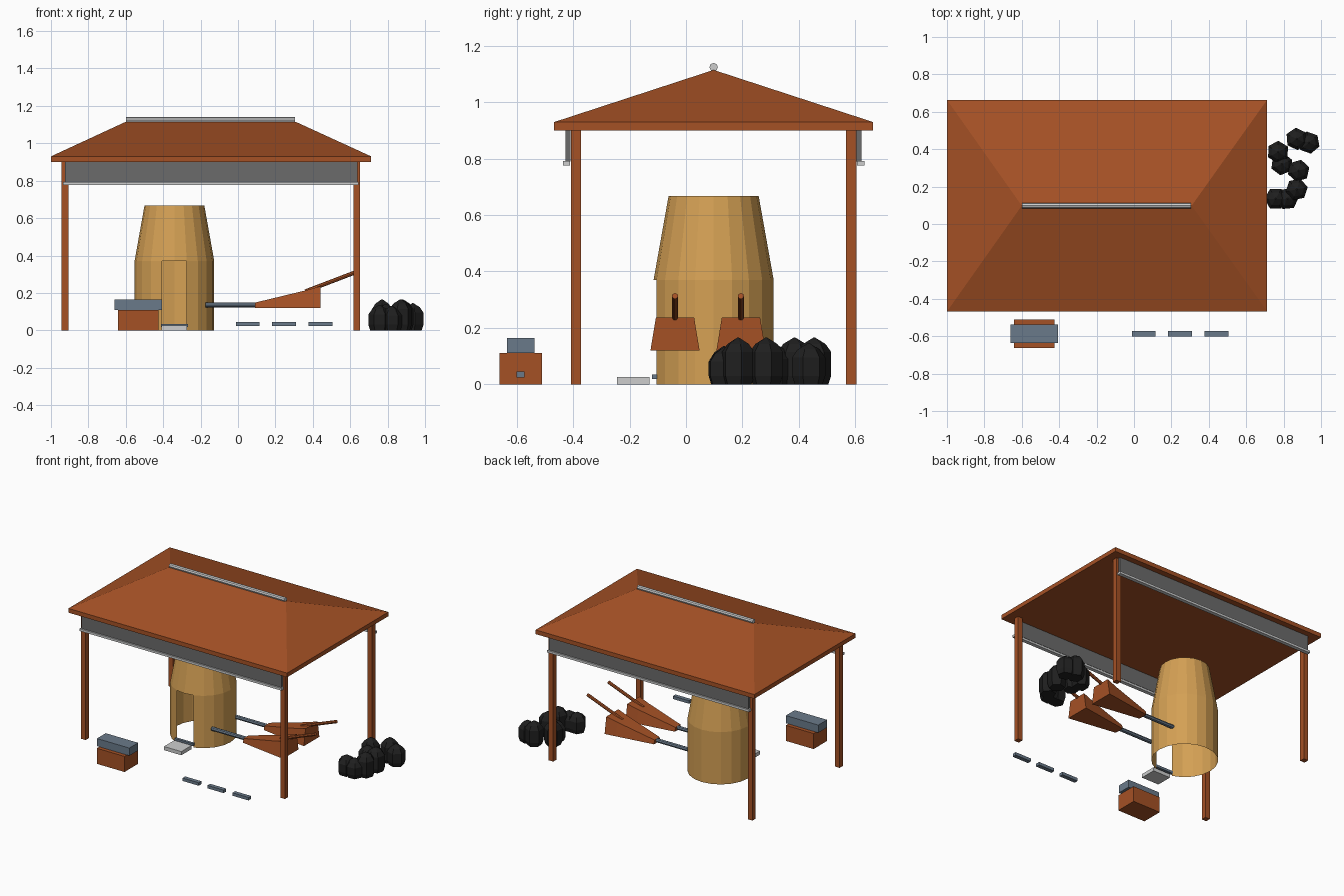
import bpy, bmesh, math
from mathutils import Vector

if "Cube" in bpy.data.objects:
    bpy.data.objects.remove(bpy.data.objects["Cube"])


def mat(name, rgb):
    lin = [((c / 255 + 0.055) / 1.055) ** 2.4 for c in rgb]
    m = bpy.data.materials.new(name)
    m.diffuse_color = (*lin, 1)
    m.use_nodes = True
    m.node_tree.nodes["Principled BSDF"].inputs["Base Color"].default_value = m.diffuse_color
    return m


WOOD = mat("sienna wood", (165, 81, 37))
CLAY = mat("tan clay", (212, 160, 84))
IRON = mat("slate iron", (106, 122, 138))
CLOTH = mat("grey panel", (107, 107, 107))
PALE = mat("pale grey", (205, 206, 206))
COAL = mat("charcoal black", (31, 31, 31))


def finish(bm, name, material):
    me = bpy.data.meshes.new(name)
    bmesh.ops.recalc_face_normals(bm, faces=bm.faces)
    bm.to_mesh(me)
    bm.free()
    me.materials.append(material)
    ob = bpy.data.objects.new(name, me)
    bpy.context.collection.objects.link(ob)
    return ob


def box(name, x, y, z, material):
    bm = bmesh.new()
    bmesh.ops.create_cube(bm, size=1)
    for v in bm.verts:
        v.co = [(a + b) / 2 + c * (b - a) for c, (a, b) in zip(v.co, (x, y, z))]
    return finish(bm, name, material)


def rod(name, a, b, r, material, n=8):
    a, b = Vector(a), Vector(b)
    bm = bmesh.new()
    bmesh.ops.create_cone(bm, cap_ends=True, segments=n, radius1=r, radius2=r, depth=(b - a).length)
    ob = finish(bm, name, material)
    ob.location = (a + b) / 2
    ob.rotation_euler = (b - a).to_track_quat('Z', 'Y').to_euler()
    return ob


def loft(name, loops, material):
    """Closed solid through loops of equal point count."""
    bm = bmesh.new()
    rings = [[bm.verts.new(p) for p in loop] for loop in loops]
    for r0, r1 in zip(rings, rings[1:]):
        n = len(r0)
        for i in range(n):
            bm.faces.new((r0[i], r0[(i + 1) % n], r1[(i + 1) % n], r1[i]))
    bm.faces.new(rings[0])
    bm.faces.new(rings[-1])
    bmesh.ops.remove_doubles(bm, verts=bm.verts, dist=1e-5)
    return finish(bm, name, material)


CY = 0.098  # centre line of the shelter


def rect(x0, x1, hy, z):
    return [(x0, CY - hy, z), (x1, CY - hy, z), (x1, CY + hy, z), (x0, CY + hy, z)]


# Hipped roof with a flat eave edge and a ridge cap
bm = bmesh.new()
low = [bm.verts.new(p) for p in rect(-1.0, 0.712, 0.566, 0.90)]
eave = [bm.verts.new(p) for p in rect(-1.0, 0.712, 0.566, 0.93)]
ra, rb = bm.verts.new((-0.6, CY, 1.115)), bm.verts.new((0.308, CY, 1.115))
bm.faces.new(low)
for i in range(4):
    j = (i + 1) % 4
    bm.faces.new((low[i], low[j], eave[j], eave[i]))
bm.faces.new((eave[0], eave[1], rb, ra))
bm.faces.new((eave[1], eave[2], rb))
bm.faces.new((eave[2], eave[3], ra, rb))
bm.faces.new((eave[3], eave[0], ra))
finish(bm, "hipped_roof", WOOD)
rod("ridge_cap", (-0.6, CY, 1.125), (0.305, CY, 1.125), 0.015, PALE)

# Posts, hanging panels and their bottom rails
for s, side in ((-1, "front"), (1, "back")):
    for x, end in ((-0.925, "left"), (0.635, "right")):
        y = CY + s * 0.488
        box(f"{side}_{end}_post", (x - 0.018, x + 0.018), (y - 0.018, y + 0.018), (0, 0.90), WOOD)
    y = CY + s * 0.516
    box(f"{side}_panel", (-0.925, 0.638), (y - 0.009, y + 0.009), (0.79, 0.90), CLOTH)
    y = CY + s * 0.522
    box(f"{side}_panel_rail", (-0.935, 0.645), (y - 0.013, y + 0.013), (0.776, 0.792), PALE)

# Clay furnace: 20-sided open shell with a two-segment door at the front
N, FX = 20, -0.34
bm = bmesh.new()
rings = []
for r, z in ((0.213, 0), (0.213, 0.37), (0.16, 0.667)):
    rings.append([bm.verts.new((FX + r * math.sin(2 * math.pi * i / N),
                                CY - r * math.cos(2 * math.pi * i / N), z)) for i in range(N)])
for k in range(2):
    for i in range(N):
        if k == 0 and i in (0, N - 1):
            continue
        j = (i + 1) % N
        bm.faces.new((rings[k][i], rings[k][j], rings[k + 1][j], rings[k + 1][i]))
loose = [v for v in bm.verts if not v.link_faces]
bmesh.ops.delete(bm, geom=loose, context='VERTS')
finish(bm, "furnace_shell", CLAY)

# Tapping plate and sill bar at the furnace door
box("tapping_plate", (-0.408, -0.272), (-0.245, -0.13), (0, 0.026), PALE)
box("door_sill_bar", (-0.412, -0.268), (-0.121, -0.102), (0.018, 0.035), IRON)

# Pair of bellows with nozzles and handles
for y, tag in ((-0.039, "front"), (0.195, "back")):
    def end(x, wb, wt, zt):
        return [(x, y - wb, 0.12), (x, y + wb, 0.12), (x, y + wt, zt), (x, y - wt, zt)]
    loft(f"{tag}_bellows", [end(0.09, 0.034, 0.028, 0.148), end(0.36, 0.075, 0.058, 0.213),
                            end(0.44, 0.087, 0.068, 0.236)], WOOD)
    rod(f"{tag}_bellows_nozzle", (-0.175, y, 0.136), (0.095, y, 0.136), 0.014, IRON)
    rod(f"{tag}_bellows_handle", (0.36, y, 0.208), (0.635, y, 0.313), 0.011, WOOD)

# Anvil on its block
box("anvil_block", (-0.642, -0.425), (-0.662, -0.51), (0, 0.11), WOOD)
box("anvil", (-0.66, -0.406), (-0.635, -0.537), (0.11, 0.164), IRON)

# Row of three ingots
for i in range(3):
    x = -0.012 + 0.195 * i
    box(f"ingot_{i + 1}", (x, x + 0.126), (-0.602, -0.573), (0.024, 0.045), IRON)

# Charcoal heap: six-sided pointed lumps
LUMPS = ((0.757, 0.135, 0.135), (0.82, 0.135, 0.13), (0.87, 0.185, 0.165), (0.88, 0.285, 0.165),
         (0.79, 0.32, 0.14), (0.77, 0.385, 0.165), (0.87, 0.455, 0.165), (0.935, 0.435, 0.145))
for k, (x, y, h) in enumerate(LUMPS):
    loops = []
    for r, z in ((0.05, 0), (0.06, 0.03), (0.06, h - 0.05), (0.04, h - 0.022), (0.004, h)):
        loops.append([(x + r * math.cos(math.pi / 3 * i + k * 0.1),
                       y + r * math.sin(math.pi / 3 * i + k * 0.1), z) for i in range(6)])
    loft(f"charcoal_lump_{k + 1}", loops, COAL)
